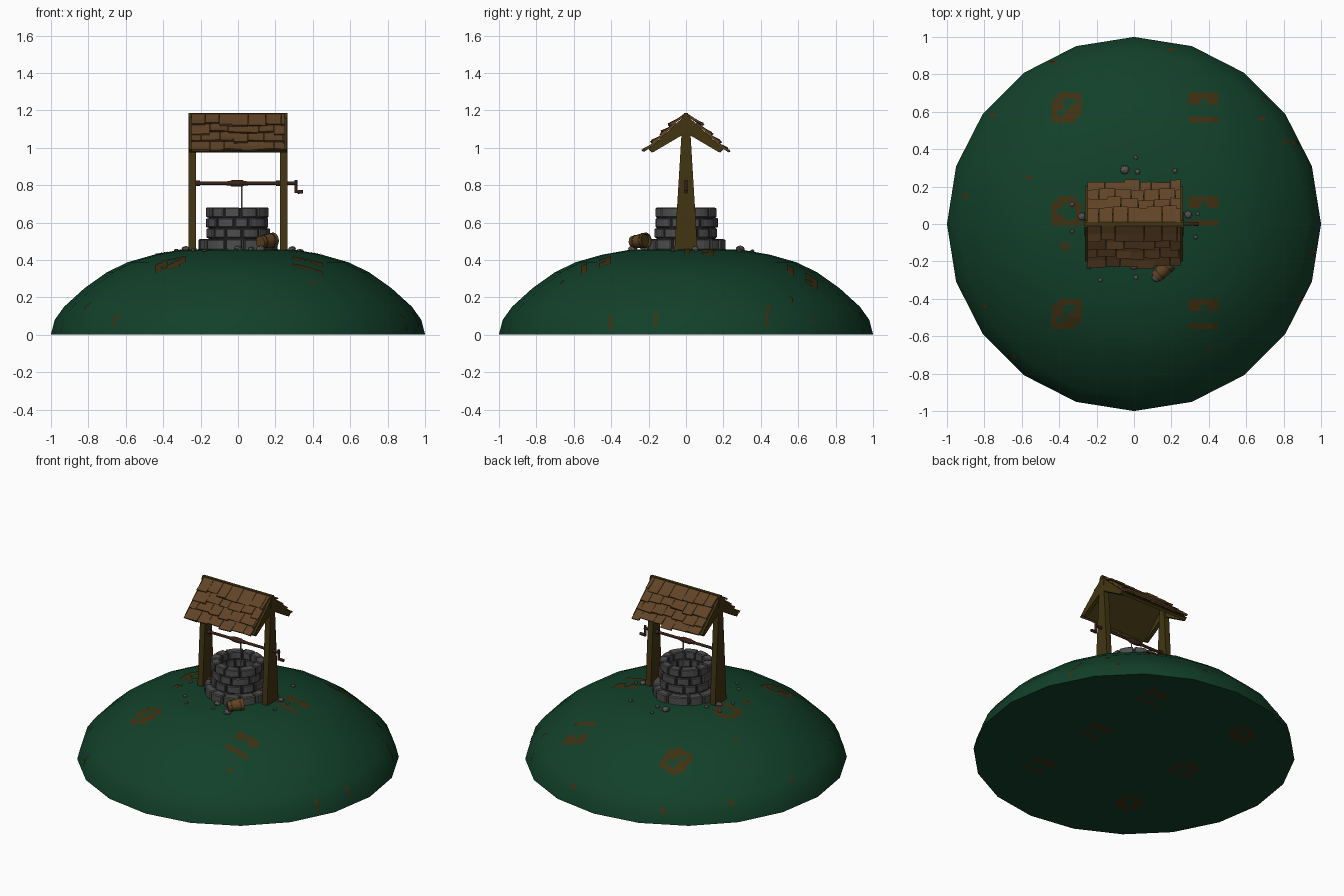
import bpy, bmesh, math, random
from mathutils import Vector
from mathutils.bvhtree import BVHTree

if "Cube" in bpy.data.objects:
    bpy.data.objects.remove(bpy.data.objects["Cube"])

random.seed(4)
TAU = math.tau


def mat(name, r, g, b):
    lin = lambda c: ((c / 255 + 0.055) / 1.055) ** 2.4 if c > 10 else c / 255 / 12.92
    m = bpy.data.materials.new(name)
    m.diffuse_color = (lin(r), lin(g), lin(b), 1)
    m.use_nodes = True
    m.node_tree.nodes["Principled BSDF"].inputs["Base Color"].default_value = m.diffuse_color
    return m


GRASS = mat("grass_green", 18, 64, 42)
EARTH = mat("earth_brown", 62, 48, 18)
TIMBER = mat("olive_timber", 66, 53, 18)
SHINGLE = mat("shingle_brown", 96, 67, 38)
STONE = mat("stone_grey", 78, 78, 79)
MORTAR = mat("mortar_dark", 38, 38, 39)
IRON = mat("dark_axle", 58, 34, 24)
ROPE = mat("rope_grey", 140, 138, 130)
PEBBLE = mat("pebble_grey", 84, 80, 82)


def build(name, verts, faces, material, bevel=0.0, smooth=None):
    me = bpy.data.meshes.new(name)
    me.from_pydata([tuple(v) for v in verts], [], faces)
    bm = bmesh.new()
    bm.from_mesh(me)
    if name != "earth_patches":
        bmesh.ops.recalc_face_normals(bm, faces=bm.faces)
    if bevel:
        bmesh.ops.bevel(bm, geom=[e for e in bm.edges if e.calc_face_angle(0) > 0.7],
                        offset=bevel, segments=1, affect='EDGES')
    bm.to_mesh(me)
    bm.free()
    me.materials.append(material)
    if smooth:
        me.shade_smooth()
        me.set_sharp_from_angle(angle=math.radians(smooth))
    ob = bpy.data.objects.new(name, me)
    bpy.context.collection.objects.link(ob)
    return ob


def add_loft(verts, faces, rings):
    """Closed skin through equal-length rings, capped at both ends."""
    n, base = len(rings[0]), len(verts)
    for ring in rings:
        verts.extend(ring)
    for i in range(len(rings) - 1):
        for j in range(n):
            a, b = base + i * n + j, base + i * n + (j + 1) % n
            faces.append((a, b, b + n, a + n))
    faces.append(tuple(base + j for j in reversed(range(n))))
    faces.append(tuple(base + (len(rings) - 1) * n + j for j in range(n)))


def loft(name, rings, material, **kw):
    v, f = [], []
    add_loft(v, f, rings)
    return build(name, v, f, material, **kw)


def rod(name, p0, p1, profile, material, n=12):
    """Turned part: profile holds (fraction along axis, radius)."""
    p0, p1 = Vector(p0), Vector(p1)
    q = (p1 - p0).to_track_quat('Z', 'Y')
    rings = [[p0.lerp(p1, t) + q @ Vector((r * math.cos(TAU * k / n), r * math.sin(TAU * k / n), 0))
              for k in range(n)] for t, r in profile]
    return loft(name, rings, material, smooth=40)


def prism_x(name, x0, x1, outline, material):
    return loft(name, [[(x, y, z) for y, z in outline] for x in (x0, x1)], material)


# hill: twenty-sided flattened dome
profile = [(1, .003), (.98, .08), (.93, .15), (.82, .25), (.70, .335), (.59, .388),
           (.45, .428), (.31, .453), (.16, .46)]
hill = loft("hill", [[(r * math.sin(TAU * k / 20), r * math.cos(TAU * k / 20), z)
                      for k in range(20)] for r, z in profile], GRASS, smooth=60)
bvh = BVHTree.FromPolygons([v.co for v in hill.data.vertices],
                           [p.vertices[:] for p in hill.data.polygons])


def ground(x, y, lift=0.0):
    loc, nrm, _, _ = bvh.ray_cast(Vector((x, y, 3)), Vector((0, 0, -1)))
    return loc + nrm * lift if loc else None


# earth patches: thin painted plates that follow the hill
SQUARE = ["01110", "11011", "10001", "11001", "11111", ]
BLOB = ["01111", "11001", "11011", "10111", "11110"]
BARS = ["11111", "11011", "00000", "00000", "11111"]
patches = [(-.36, .62, .032, BLOB), (-.36, .07, .032, SQUARE), (-.36, -.48, .032, BLOB),
           (.37, .62, .032, BARS), (.37, .07, .032, BARS), (.37, -.48, .032, BARS),
           (-.37, -.12, .017, ["101", "111", "101"])]
for x, y in [(.86, .43), (.70, .67), (.88, -.40), (.945, -.16), (.81, .44), (.68, .56), (-.56, .25),
             (-.90, .15), (-.80, -.44), (.40, -.66), (-.65, -.71), (-.43, .86), (.2, .93), (-.75, .58)]:
    patches.append((x, y, .018, ["11"]))
pv, pf = [], []
for cx, cy, s, mask in patches:
    for j, row in enumerate(mask):
        for i, on in enumerate(row):
            if on == "0":
                continue
            x, y = cx + (i - len(row) / 2) * s, cy - (j - len(mask) / 2 + 1) * s
            quad = [ground(x + dx, y + dy, .004) for dx, dy in ((0, 0), (s, 0), (s, s), (0, s))]
            if None not in quad:
                pf.append(tuple(range(len(pv), len(pv) + 4)))
                pv += quad
            if s > .03:    # the same marks on the underside
                pf.append(tuple(range(len(pv), len(pv) + 4)))
                pv += [(x, y, 0), (x, y + s, 0), (x + s, y + s, 0), (x + s, y, 0)]
build("earth_patches", pv, pf, EARTH)


# well wall: courses of curved stones around a mortar core
def course(v, f, count, r0, r1, z0, z1, turn):
    cuts = [(k + random.uniform(-.2, .2)) / count * TAU + turn for k in range(count)]
    cuts.append(cuts[0] + TAU)
    for a, b in zip(cuts, cuts[1:]):
        gap = .005 / r1
        ro, top = r1 + random.uniform(-.005, .005), z1 - random.uniform(.003, .006)
        rings = []
        for k in range(4):
            t = a + gap + (b - a - 2 * gap) * k / 3
            c, s = math.cos(t), math.sin(t)
            rings.append([(r0 * c, r0 * s, z0), (ro * c, ro * s, z0),
                          (ro * c, ro * s, top), (r0 * c, r0 * s, top)])
        add_loft(v, f, rings)


wv, wf = [], []
levels = [.45, .518, .573, .628, .685]
for i in range(4):
    course(wv, wf, 11, .113, .167, levels[i], levels[i + 1], i * .3)
build("well_stones", wv, wf, STONE, bevel=.005)
bv, bf = [], []
course(bv, bf, 12, .15, .208, .44, .516, .1)
build("base_stones", bv, bf, STONE, bevel=.006)
core = [(.118, .44), (.158, .44), (.158, .672), (.118, .672)]
cv = [(r * math.cos(TAU * k / 32), r * math.sin(TAU * k / 32), z) for k in range(32) for r, z in core]
cf = [(4 * k + j, 4 * k + (j + 1) % 4, 4 * ((k + 1) % 32) + (j + 1) % 4, 4 * ((k + 1) % 32) + j)
      for k in range(32) for j in range(4)]
build("mortar_core", cv, cf, MORTAR)
rod("well_floor", (0, 0, .45), (0, 0, .466), [(0, .12), (1, .12)], MORTAR, 32)

# posts and end rafters
for side, sx in (("left", -1), ("right", 1)):
    prism_x(side + "_post", sx * .225, sx * .264,
            [(-.063, .43), (.063, .43), (.018, 1.175), (-.018, 1.175)], TIMBER)
    for face, sy in (("front", -1), ("back", 1)):
        prism_x(f"{side}_{face}_rafter", sx * .235, sx * .262,
                [(0, 1.178), (sy * .20, .992), (sy * .178, .975), (sy * .03, 1.062), (0, 1.075)], TIMBER)

# roof boards, ridge and overlapping shingles
prism_x("ridge_beam", -.265, .265, [(-.014, 1.162), (.014, 1.162), (.01, 1.186), (-.01, 1.186)], TIMBER)
along, out = Vector((0, .716, -.698)), Vector((0, .698, .716))
top = Vector((0, 0, 1.172))
for face, sy in (("front", -1), ("back", 1)):
    flip = lambda p: (p.x, p.y * sy, p.z)
    prism_x(face + "_roof_board", -.245, .245,
            [(0, 1.172), (sy * .197, .988), (sy * .183, .976), (0, 1.148)], TIMBER)
    sv, sf = [], []
    for row in range(4):
        s0 = row * .066
        edges = [-.25] + [-.25 + (k + (row % 2) * .5 - .25 + random.uniform(-.15, .15)) * .5 / 6
                          for k in range(1, 6 + (row % 2 == 0))] + [.25]
        for xa, xb in zip(edges, edges[1:]):
            drop, lift = random.uniform(-.008, .016), .020 + random.uniform(-.005, .006)
            rings = []
            for t, h in ((0, .002), (.55, .010), (1, lift)):
                ring = []
                for x, skew, th in ((xa + .001, 0, 0), (xb - .001, 1, 0), (xb - .001, 1, .012), (xa + .001, 0, .012)):
                    s = s0 + t * (.09 + drop + skew * random.choice((-.003, .003)))
                    ring.append(flip(top + along * s + out * (h + th) + Vector((x, 0, 0))))
                rings.append(ring)
            add_loft(sv, sf, rings)
    build(face + "_shingles", sv, sf, SHINGLE)

# winding axle, crank and rope
rod("axle", (-.23, 0, .81), (.315, 0, .81), [(0, .009), (1, .009)], IRON)
for i, x in enumerate((-.215, .215)):
    rod(f"axle_collar_{i}", (x - .012, 0, .81), (x + .012, 0, .81), [(0, .014), (1, .014)], IRON)
rod("axle_drum", (-.065, 0, .81), (.055, 0, .81),
    [(0, .010), (.2, .013), (.25, .017), (.75, .017), (.8, .013), (1, .010)], IRON)
rod("crank_arm", (.31, 0, .828), (.31, 0, .757), [(0, .008), (1, .008)], IRON)
rod("crank_handle", (.305, 0, .764), (.348, 0, .764), [(0, .007), (.3, .007), (.4, .010), (1, .009)], IRON)
rod("rope", (.02, 0, .81), (.02, 0, .47), [(0, .004), (1, .004)], ROPE, 8)

# bucket lying beside the well
b0, b1 = Vector((.118, -.283, .496)), Vector((.19, -.212, .506))
rod("bucket", b0, b1, [(0, .033), (1, .041), (1, .034), (.15, .028)], SHINGLE, 14)
for i, t in enumerate((.2, .75)):
    r = .033 + .008 * t + .002
    rod(f"bucket_hoop_{i}", b0.lerp(b1, t), b0.lerp(b1, t + .1), [(0, r), (1, r)], TIMBER, 14)

# scattered pebbles
spots = [(-.05, .29, .024), (.01, .355, .011), (.02, .28, .014), (.22, .285, .013), (-.33, .105, .013),
         (-.28, .04, .02), (-.33, -.04, .011), (.29, .05, .02), (.34, .055, .011), (.33, -.07, .012),
         (-.24, -.23, .013), (-.18, -.30, .011), (0, -.225, .019), (.01, -.285, .013), (.12, -.285, .024),
         (.07, -.21, .014), (-.235, .11, .014)]
for i, (x, y, r) in enumerate(spots):
    bm = bmesh.new()
    bmesh.ops.create_icosphere(bm, subdivisions=2, radius=r)
    z = ground(x, y).z + r * .3
    for v in bm.verts:
        v.co = Vector((v.co.x * 1.05, v.co.y, v.co.z * .7)) * random.uniform(.93, 1.05) + Vector((x, y, z))
    me = bpy.data.meshes.new(f"pebble_{i}")
    bm.to_mesh(me)
    bm.free()
    me.materials.append(PEBBLE)
    bpy.context.collection.objects.link(bpy.data.objects.new(f"pebble_{i}", me))
